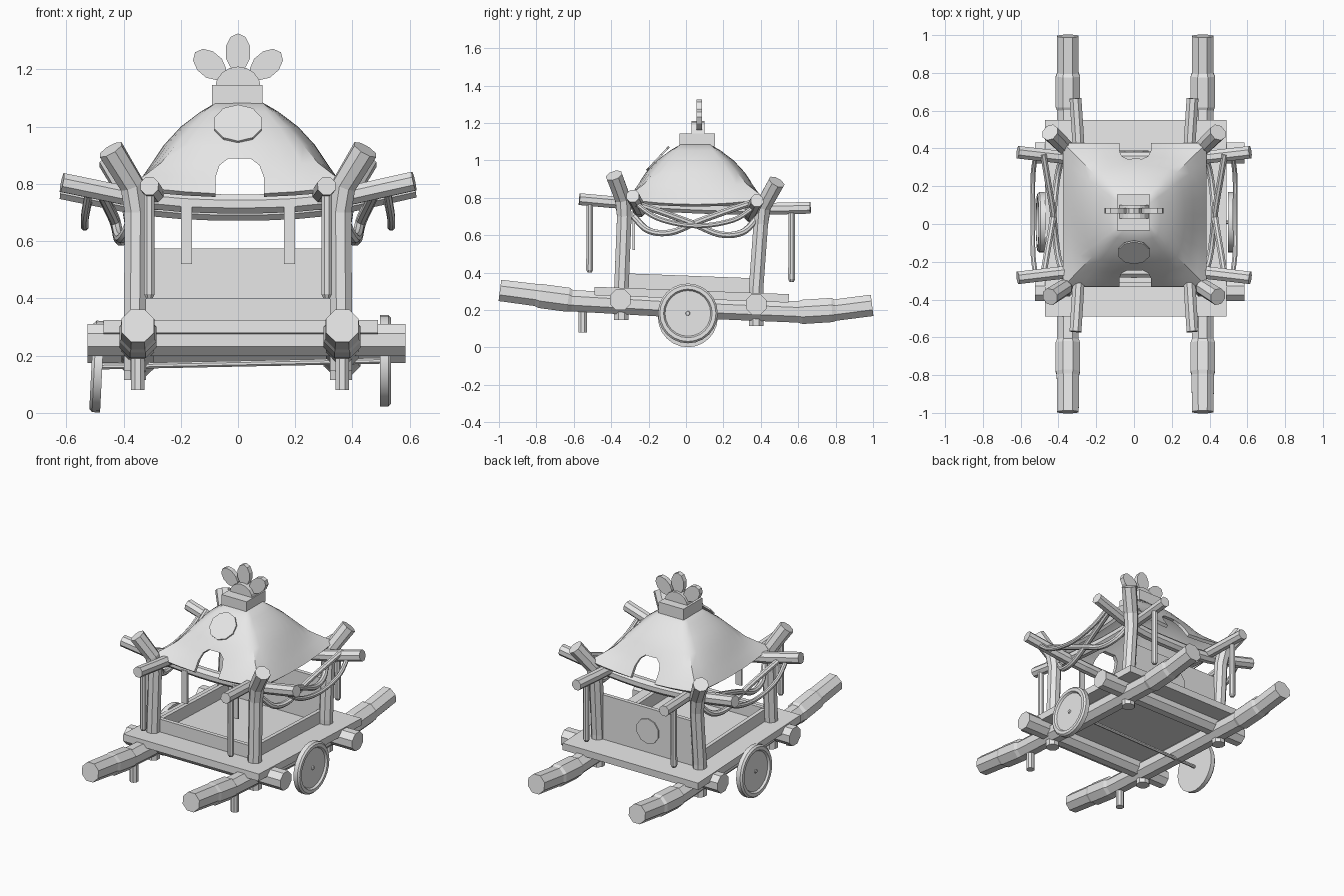
import bpy, bmesh, math
from mathutils import Vector

cube = bpy.data.objects.get("Cube")
if cube:
    bpy.data.objects.remove(cube)

grey = bpy.data.materials.new("plain_grey")
grey.use_nodes = True
grey.diffuse_color = (0.8, 0.8, 0.8, 1)
grey.node_tree.nodes["Principled BSDF"].inputs["Base Color"].default_value = (0.8, 0.8, 0.8, 1)


def finish(name, bm, smooth=False):
    bmesh.ops.recalc_face_normals(bm, faces=bm.faces)
    me = bpy.data.meshes.new(name)
    bm.to_mesh(me)
    bm.free()
    me.materials.append(grey)
    ob = bpy.data.objects.new(name, me)
    bpy.context.collection.objects.link(ob)
    if smooth:
        shade(ob)
    return ob


def shade(ob):
    bpy.ops.object.select_all(action='DESELECT')
    ob.select_set(True)
    bpy.context.view_layer.objects.active = ob
    bpy.ops.object.shade_smooth_by_angle(angle=math.radians(35))


def bridge(bm, rings, cap=True):
    for a, b in zip(rings, rings[1:]):
        for i in range(len(a)):
            j = (i + 1) % len(a)
            bm.faces.new((a[i], a[j], b[j], b[i]))
    if cap:
        bm.faces.new(rings[0])
        bm.faces.new(rings[-1])


def tube(name, pts, radii, sides=8, smooth=False):
    """Polygonal bar swept along a path, with a radius at each point."""
    pts = [Vector(p) for p in pts]
    if not isinstance(radii, list):
        radii = [radii] * len(pts)
    along = (pts[-1] - pts[0]).normalized()
    ref = Vector((1, 0, 0)) if abs(along.z) > 0.7 else Vector((0, 0, 1))
    bm, rings = bmesh.new(), []
    for k, p in enumerate(pts):
        t = (pts[min(k + 1, len(pts) - 1)] - pts[max(k - 1, 0)]).normalized()
        u = t.cross(ref).normalized()
        v = t.cross(u)
        angles = [(i + 0.5) * math.tau / sides for i in range(sides)]
        rings.append([bm.verts.new(p + radii[k] * (u * math.cos(a) + v * math.sin(a))) for a in angles])
    bridge(bm, rings)
    return finish(name, bm, smooth)


def curve(pts, steps=5):
    """Catmull-Rom samples through a few points."""
    p = [Vector(q) for q in pts]
    p = [2 * p[0] - p[1]] + p + [2 * p[-1] - p[-2]]
    out = []
    for a, b, c, d in zip(p, p[1:], p[2:], p[3:]):
        for s in range(steps):
            t = s / steps
            out.append(0.5 * (2 * b + (c - a) * t + (2 * a - 5 * b + 4 * c - d) * t * t
                              + (3 * b - a - 3 * c + d) * t ** 3))
    return out + [p[-2]]


def box(name, loc, size, tilt=0.0):
    bm = bmesh.new()
    bmesh.ops.create_cube(bm, size=1)
    bmesh.ops.scale(bm, vec=size, verts=bm.verts)
    ob = finish(name, bm)
    ob.location, ob.rotation_euler = loc, (tilt, 0, 0)
    return ob


def prism(name, outline, y0, y1):
    """Flat outline in x and z, extruded along y."""
    bm = bmesh.new()
    bridge(bm, [[bm.verts.new((x, y, z)) for x, z in outline] for y in (y0, y1)])
    return finish(name, bm)


def ellipse(cx, cz, rx, rz, n, lean=0.0):
    c, s = math.cos(lean), math.sin(lean)
    pts = [(rx * math.cos((i + .5) * math.tau / n), rz * math.sin((i + .5) * math.tau / n)) for i in range(n)]
    return [(cx + x * c + z * s, cz - x * s + z * c) for x, z in pts]


SLOPE = -0.038
MID = 0.05

# Platform and low walls
box("platform", (0.01, 0.03, 0.282), (0.96, 1.04, 0.045), SLOPE)
box("front_wall", (0, -0.32, 0.35), (0.66, 0.025, 0.1))
box("back_wall", (0.005, 0.37, 0.43), (0.66, 0.025, 0.29))
prism("back_wall_disc", ellipse(0, 0.43, 0.08, 0.08, 10), 0.38, 0.39)

# Two long shafts, each thickened into a collar near both ends
shaft = [(-.995, .305, .062), (-.8, .28, .064), (-.78, .275, .07), (-.63, .255, .07), (-.61, .25, .062),
         (0, .215, .062), (.6, .19, .062), (.62, .19, .07), (.78, .2, .07), (.8, .2, .062), (.995, .225, .062)]
for side, word in ((-1, "right"), (1, "left")):
    x = side * 0.357 + 0.007
    tube(word + "_shaft", [(x, y, z) for y, z, r in shaft], [r for y, z, r in shaft])
    tube(word + "_rest_peg", [(x, -0.552, 0.24), (x, -0.552, 0.08)], 0.026)
    box(word + "_wall", (side * 0.33, 0.02, 0.338), (0.025, 0.68, 0.09), SLOPE)

    # Corner posts that bend outward at the top
    for name, y, foot, bend, tip in (("front", -0.345, 0.147, (-0.33, 0.78), (-0.385, 0.92)),
                                     ("back", 0.375, 0.115, (0.4, 0.74), (0.485, 0.885))):
        path = [(side * 0.36, y, foot), (side * 0.36, y, 0.32), (side * 0.357, bend[0], bend[1] - 0.08),
                (side * 0.37, bend[0] + (tip[0] - bend[0]) * 0.15, bend[1] + 0.015), (side * 0.445, *tip)]
        tube(f"{name}_{word}_post", path, [0.042, 0.042, 0.042, 0.045, 0.047])

    # Eave poles running front to back, with hanging sticks
    pole = [(side * 0.31, -0.57, 0.793), (side * 0.29, -0.25, 0.765), (side * 0.28, MID, 0.748),
            (side * 0.29, 0.35, 0.74), (side * 0.31, 0.665, 0.747)]
    tube(word + "_eave_pole", curve(pole, 2), 0.034)
    for name, y, z in (("front", -0.515, 0.40), ("back", 0.565, 0.35)):
        x = side * 0.31
        tube(f"{name}_{word}_hanging_stick", [(x, y, z), (x, y, z + 0.015), (x, y, z + 0.37)],
             [0.012, 0.02, 0.019])
    box(word + "_front_strip", (side * 0.18, -0.28, 0.625), (0.04, 0.012, 0.21))

    # Ropes slung along the side
    tube(word + "_outer_rope", curve([(side * .52, -.28, .78), (side * .535, -.15, .69), (side * .535, MID, .65),
                                      (side * .535, .25, .68), (side * .52, .37, .755)]), 0.014, 8, True)
    for name, f in (("front", 1), ("back", -1)):
        rope = [(.48, -.32, .77), (.46, -.2, .73), (.43, -.02, .665), (.415, .13, .605),
                (.395, .25, .615), (.36, .33, .69)]
        tube(f"{name}_{word}_crossed_rope",
             curve([(side * x, MID + f * y, z + (0.01 if f < 0 else 0)) for x, y, z in rope]), 0.018, 8, True)

    # Wheel with raised rim and small hub
    bm = bmesh.new()
    profile = [(.16, -.018), (.16, .01), (.15, .02), (.13, .02), (.122, .008), (.012, .008), (.01, .014)]
    bridge(bm, [[bm.verts.new((r * math.cos(a), r * math.sin(a), h))
                 for a in [i * math.tau / 24 for i in range(24)]] for r, h in profile])
    wheel = finish(word + "_wheel", bm, True)
    wheel.location = (-0.492, 0.01, 0.162) if side < 0 else (0.515, 0.01, 0.182)
    wheel.rotation_euler = (0, side * math.pi / 2 + 0.05 * (side < 0), 0)

tube("axle", [(-0.48, 0.01, 0.162), (0.5, 0.01, 0.182)], 0.011)

# Cross beams below and eave poles across the front and back
for name, y, z, py, dz in (("front", -0.352, 0.255, -0.285, 0), ("back", 0.375, 0.23, 0.38, -0.025)):
    tube(name + "_cross_beam", [(-0.525, y, z), (0.585, y, z)], 0.06)
    inward = MID + (py - MID) * 0.9
    tube(name + "_eave_pole", curve([(-.615, py, .805 + dz), (-.3, inward, .745 + dz), (0, inward, .73 + dz),
                                     (.3, inward, .745 + dz), (.615, py, .81 + dz)], 3), 0.036)

# Canopy: square rings with drooping eaves, pulled in at the shoulders
levels = [(.38, .795, 1.0, .03), (.345, .835, .94, .018), (.31, .875, .88, .008), (.265, .935, .84, 0),
          (.205, 1.0, .82, 0), (.135, 1.053, .86, 0), (.08, 1.085, 1.0, 0)]
N = 8
square = []
for k in range(4):
    for i in range(N):
        u = -1 + 2 * i / N
        square.append([(u, -1), (1, u), (-u, 1), (-1, -u)][k])
bm, rings = bmesh.new(), []
for s, z, corner, droop in levels:
    ring = []
    for x, y in square:
        m = abs(x * y)
        f = s * (1 - (1 - corner) * m * m)
        ring.append(bm.verts.new((0.005 + x * f, MID + y * f, z - droop * (1 - m * m))))
    rings.append(ring)
bridge(bm, rings, cap=False)
bm.faces.new(rings[-1])
canopy = finish("canopy", bm)
thick = canopy.modifiers.new("thickness", 'SOLIDIFY')
thick.thickness, thick.offset = 0.02, -1

# Arched openings through the front and back of the canopy
arch = [(-.078, .6), (-.078, .825), (-.065, .865), (-.035, .888), (.045, .888), (.075, .865), (.09, .825), (.09, .6)]
cutter = prism("arch_cutter", arch, -0.7, 0.8)
cutter.hide_render = True
cut = canopy.modifiers.new("arches", 'BOOLEAN')
cut.operation, cut.solver, cut.object = 'DIFFERENCE', 'EXACT', cutter
bpy.ops.object.select_all(action='DESELECT')
canopy.select_set(True)
bpy.context.view_layer.objects.active = canopy
for m in ("thickness", "arches"):
    bpy.ops.object.modifier_apply(modifier=m)
bpy.data.objects.remove(cutter)
shade(canopy)

# Round plate on the front slope
plate = prism("canopy_disc", ellipse(0, 0, 0.087, 0.087, 10), -0.005, 0.005)
plate.location, plate.rotation_euler = (0, -0.15, 1.01), (math.radians(-43), 0, 0)

# Crown block with a half disc and three petals
box("crown_block", (-0.003, 0.06, 1.11), (0.176, 0.19, 0.07))
half = [(0.08 * math.cos(i * math.pi / 8), 1.135 + 0.075 * math.sin(i * math.pi / 8)) for i in range(9)]
prism("crown_half_disc", half, 0.03, 0.1)
for name, lean in (("right", -0.87), ("middle", 0), ("left", 0.87)):
    cx, cz = 0.13 * math.sin(lean), 1.14 + 0.12 * math.cos(lean)
    prism(name + "_petal", ellipse(cx, cz, 0.045, 0.066, 10, lean), 0.055, 0.085)
